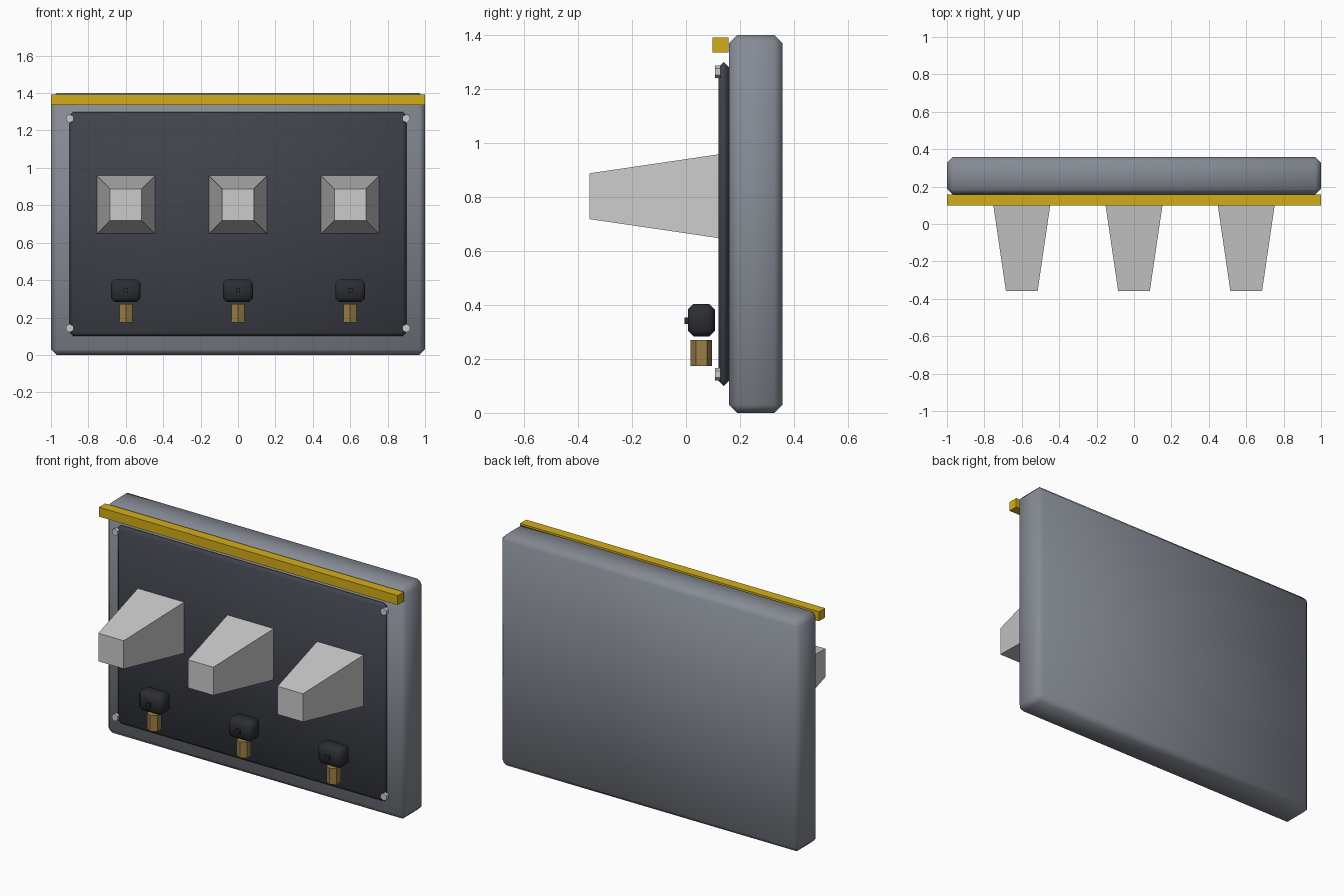
import bpy
from math import pi, sqrt, radians

if "Cube" in bpy.data.objects:
    bpy.data.objects.remove(bpy.data.objects["Cube"])


def material(name, rgb):
    m = bpy.data.materials.new(name)
    m.diffuse_color = (*rgb, 1)
    m.use_nodes = True
    m.node_tree.nodes["Principled BSDF"].inputs["Base Color"].default_value = m.diffuse_color
    return m


STEEL = material("steel_grey", (0.24, 0.26, 0.30))
DARK = material("dark_panel", (0.05, 0.055, 0.07))
BLACK = material("black", (0.025, 0.027, 0.035))
YELLOW = material("yellow", (0.65, 0.42, 0.01))
BRASS = material("brass", (0.32, 0.21, 0.06))


def finish(name, mat):
    ob = bpy.context.object
    ob.name = name
    if mat:
        ob.data.materials.append(mat)
    return ob


def box(name, lo, hi, mat, bevel=0):
    """Box between two corners, with an optional smooth chamfer."""
    bpy.ops.mesh.primitive_cube_add(
        size=1, location=[(a + b) / 2 for a, b in zip(lo, hi)])
    ob = finish(name, mat)
    ob.scale = [b - a for a, b in zip(lo, hi)]
    bpy.ops.object.transform_apply(location=False, rotation=False, scale=True)
    if bevel:
        mod = ob.modifiers.new("chamfer", 'BEVEL')
        mod.width = bevel
        mod.segments = 1
        bpy.ops.object.modifier_apply(modifier=mod.name)
        bpy.ops.object.shade_smooth_by_angle(angle=radians(46))
    return ob


def hexagon(name, loc, radius, depth, mat, rot=(0, 0, 0)):
    bpy.ops.mesh.primitive_cylinder_add(
        vertices=6, radius=radius, depth=depth, location=loc, rotation=rot)
    return finish(name, mat)


def spike(name, x):
    """Square frustum pointing forward from the panel."""
    bpy.ops.mesh.primitive_cone_add(
        vertices=4, radius1=0.155 * sqrt(2), radius2=0.085 * sqrt(2), depth=0.477,
        rotation=(0, 0, pi / 4))
    ob = finish(name, None)
    bpy.ops.object.transform_apply(location=False, rotation=True, scale=False)
    ob.rotation_euler = (pi / 2, 0, 0)
    ob.location = (x, 0.12 - 0.477 / 2, 0.803)


# wall slab, dark face panel and yellow top strip
box("wall_body", (-1, 0.159, 0), (1, 0.357, 1.4), STEEL, 0.03)
box("face_panel", (-0.9, 0.12, 0.1), (0.9, 0.16, 1.3), DARK, 0.0195)
box("warning_strip", (-1, 0.099, 1.335), (1, 0.158, 1.392), YELLOW)

# spikes, each with a sensor block and brass barrel below
for i, x in enumerate((-0.6, 0, 0.6), 1):
    spike(f"spike_{i}", x)
    box(f"sensor_block_{i}", (x - 0.08, 0.007, 0.284), (x + 0.08, 0.107, 0.403), BLACK, 0.02)
    box(f"sensor_pin_{i}", (x - 0.012, -0.006, 0.33), (x + 0.012, 0.015, 0.354), BLACK)
    hexagon(f"brass_barrel_{i}", (x, 0.057, 0.222), 0.04, 0.098, BRASS)

# corner bolts
for sx in (-1, 1):
    for row, z in (("lower", 0.143), ("upper", 1.264)):
        side = "left" if sx < 0 else "right"
        hexagon(f"{row}_{side}_bolt", (sx * 0.9, 0.117, z), 0.023, 0.02, None, (pi / 2, 0, 0))
